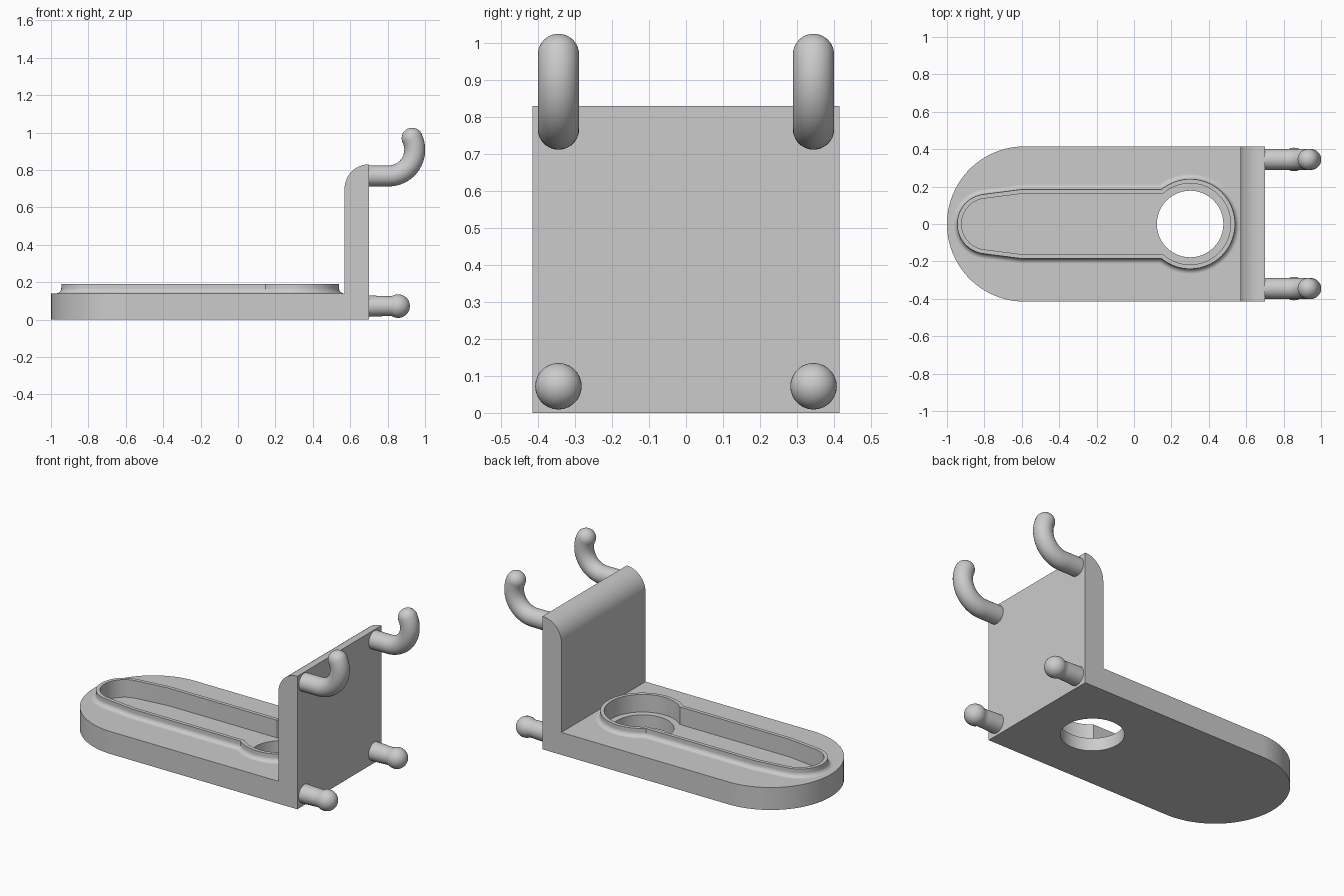
import bpy, bmesh
from math import sin, cos, pi, sqrt, radians
from mathutils import Vector

cube = bpy.data.objects.get("Cube")
if cube:
    bpy.data.objects.remove(cube, do_unlink=True)

grey = bpy.data.materials.new("plain grey")
grey.use_nodes = True
COLOUR = (0.6, 0.6, 0.6, 1)
grey.diffuse_color = COLOUR
grey.node_tree.nodes["Principled BSDF"].inputs["Base Color"].default_value = COLOUR


def arc(cx, cy, r, start, end, steps):
    """Points along an arc, angles in degrees."""
    angles = [radians(start + (end - start) * i / steps) for i in range(steps + 1)]
    return [(cx + r * cos(a), cy + r * sin(a)) for a in angles]


def loft(name, rings):
    """Closed solid skinned through rings of equal point count."""
    bm = bmesh.new()
    loops = [[bm.verts.new(p) for p in ring] for ring in rings]
    n = len(loops[0])
    for a, b in zip(loops, loops[1:]):
        for i in range(n):
            j = (i + 1) % n
            bm.faces.new((a[i], a[j], b[j], b[i]))
    bm.faces.new(loops[0])
    bm.faces.new(loops[-1])
    bmesh.ops.recalc_face_normals(bm, faces=bm.faces)
    mesh = bpy.data.meshes.new(name)
    bm.to_mesh(mesh)
    bm.free()
    mesh.materials.append(grey)
    obj = bpy.data.objects.new(name, mesh)
    bpy.context.collection.objects.link(obj)
    return obj


def at_height(points, z):
    return [(x, y, z) for x, y in points]


def activate(obj):
    bpy.ops.object.select_all(action='DESELECT')
    obj.select_set(True)
    bpy.context.view_layer.objects.active = obj


def combine(obj, tool, operation):
    mod = obj.modifiers.new(operation.lower(), 'BOOLEAN')
    mod.operation, mod.solver, mod.object = operation, 'EXACT', tool
    activate(obj)
    bpy.ops.object.modifier_apply(modifier=mod.name)
    bpy.data.objects.remove(tool, do_unlink=True)


def smooth(obj):
    activate(obj)
    bpy.ops.object.shade_smooth_by_angle(angle=radians(32))


def keyhole(d):
    """Outline of the raised rim, offset outward by d."""
    half, big, small = 0.185 + d, 0.24 + d, 0.16 + d
    reach = Vector((sqrt(big ** 2 - half ** 2), half))
    turn = 180 - 180 * reach.angle(Vector((1, 0))) / pi
    left = arc(-0.785, 0, small, 97, 263, 28)
    right = arc(0.3, 0, big, turn - 180, 180 - turn, 2)  # replaced below by full sweep
    right = arc(0.3, 0, big, -turn, turn, 44)
    return left + [(-0.6, -half)] + right + [(-0.6, half)]


HALF, WALL_X, BACK_X = 0.415, 0.57, 0.70

# L-shaped body: base plate and upright wall with a rounded top edge
profile = [(-1.1, 0), (BACK_X, 0), (BACK_X, 0.83)]
profile += arc(BACK_X, 0.70, BACK_X - WALL_X, 90, 180, 16)
profile += [(WALL_X, 0.14), (-1.1, 0.14)]
body = loft("holder_body", [[(x, y, z) for x, z in profile] for y in (-0.6, 0.6)])

# Rounded free end
outline = arc(HALF - 1, 0, HALF, 90, 270, 48) + [(0.9, -HALF), (0.9, HALF)]
combine(body, loft("end_trim", [at_height(outline, z) for z in (-0.2, 1.2)]), 'INTERSECT')

# Raised rim with a concave foot
FOOT = 0.028
foot = [at_height(keyhole(FOOT), 0.11)]
for i in range(7):
    a = radians(90 * i / 6)
    foot.append(at_height(keyhole(FOOT * (1 - sin(a))), 0.14 + FOOT * (1 - cos(a))))
foot.append(at_height(keyhole(0), 0.19))
combine(body, loft("rim", foot), 'UNION')

# Pocket inside the rim, and the round through hole
combine(body, loft("pocket", [at_height(keyhole(-0.023), z) for z in (0.08, 0.3)]), 'DIFFERENCE')
circle = arc(0.3, 0, 0.178, 0, 360, 48)[:-1]
combine(body, loft("hole", [at_height(circle, z) for z in (-0.1, 0.2)]), 'DIFFERENCE')
smooth(body)
flat = body.modifiers.new("even_shading", 'WEIGHTED_NORMAL')
flat.keep_sharp = True


def sweep(name, y, path, sides=28):
    """Round tube through (x, z, heading, radius) stations."""
    rings = []
    for x, z, h, r in path:
        ring = []
        for i in range(sides):
            a = 2 * pi * i / sides
            u = r * cos(a)
            ring.append((x - u * sin(h), y + r * sin(a), z + u * cos(h)))
        rings.append(ring)
    smooth(loft(name, rings))


def dome(x, z, heading, r, start):
    """Stations of a ball end, from start angle to its tip."""
    stations = []
    for i in range(13):
        a = start + (pi / 2 - start) * i / 12
        s = r * sin(a)
        stations.append((x + s * cos(heading), z + s * sin(heading), heading, max(r * cos(a), 0.001)))
    return stations


# Upper hooks: straight stub, upward bend, round tip
TUBE, LEAN = 0.056, radians(116)
hook = [(0.68, 0.768, 0, TUBE)]
bend = arc(0.805, 0.908, 0.14, -90, 26, 24)
hook += [(x, z, LEAN * i / 24, TUBE) for i, (x, z) in enumerate(bend)]
hook += dome(*bend[-1], LEAN, TUBE, 0)[1:]

# Lower pegs: slightly tapered stub with a ball end
peg = [(0.68, 0.072, 0, 0.057), (BACK_X, 0.072, 0, 0.057), (0.80, 0.072, 0, 0.053)]
peg += dome(0.856, 0.072, 0, 0.063, radians(-33))

for side, y in (("right", -0.345), ("left", 0.345)):
    sweep(side + "_hook", y, hook)
    sweep(side + "_peg", y, peg)
